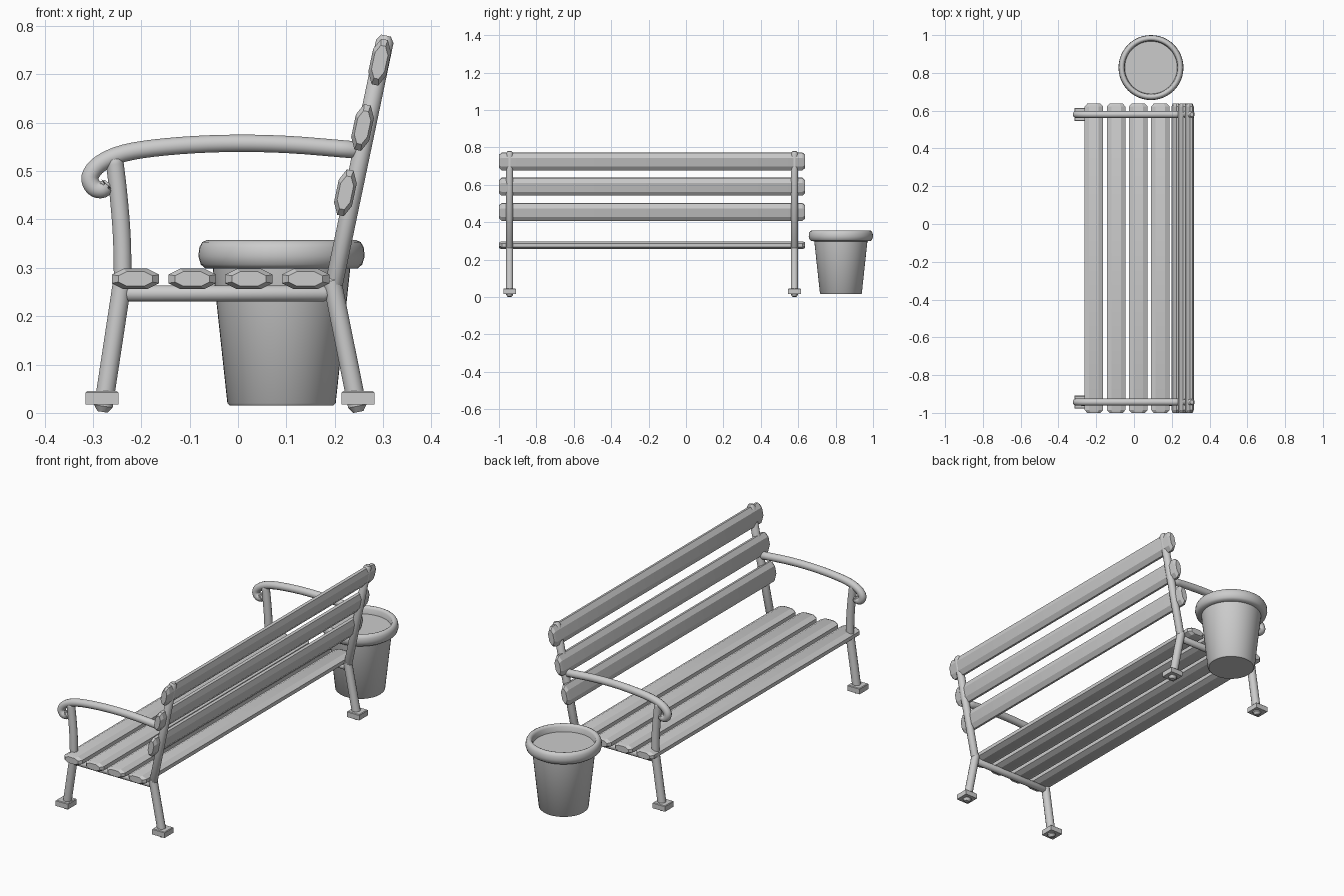
import bpy, bmesh, math
from mathutils import Vector

if "Cube" in bpy.data.objects:
    bpy.data.objects.remove(bpy.data.objects["Cube"])

grey = bpy.data.materials.new("plain grey")
grey.diffuse_color = (0.6, 0.6, 0.6, 1)
grey.use_nodes = True
grey.node_tree.nodes["Principled BSDF"].inputs["Base Color"].default_value = grey.diffuse_color


def finish(name, rings, closed=False, angle=35):
    """Skin a list of equal rings, cap the ends and shade the result."""
    bm = bmesh.new()
    vs = [[bm.verts.new(p) for p in r] for r in rings]
    n = len(rings[0])
    for a, b in zip(vs, vs[1:]):
        for i in range(n):
            j = (i + 1) % n
            bm.faces.new((a[i], a[j], b[j], b[i]))
    bm.faces.new(vs[0][::-1])
    bm.faces.new(vs[-1])
    bmesh.ops.recalc_face_normals(bm, faces=bm.faces)
    me = bpy.data.meshes.new(name)
    bm.to_mesh(me)
    bm.free()
    me.materials.append(grey)
    ob = bpy.data.objects.new(name, me)
    bpy.context.collection.objects.link(ob)
    bpy.ops.object.select_all(action='DESELECT')
    ob.select_set(True)
    bpy.context.view_layer.objects.active = ob
    bpy.ops.object.shade_smooth_by_angle(angle=math.radians(angle))
    return ob


def smooth_path(pts, steps=4):
    """Catmull-Rom curve through the points."""
    p = [Vector(q) for q in pts]
    p = [2 * p[0] - p[1]] + p + [2 * p[-1] - p[-2]]
    out = []
    for i in range(1, len(p) - 2):
        a, b, c, d = p[i - 1:i + 3]
        for k in range(steps):
            t = k / steps
            out.append(0.5 * (2 * b + (c - a) * t + (2 * a - 5 * b + 4 * c - d) * t * t
                              + (3 * b - a - 3 * c + d) * t ** 3))
    return out + [p[-2]]


def tube(name, pts, y, r, sides=12, cap=0.012):
    """Round bar along an xz path, with tapered ends."""
    p = [Vector(q) for q in pts]
    d0, d1 = (p[1] - p[0]).normalized(), (p[-1] - p[-2]).normalized()
    path = [p[0], p[0] + d0 * cap] + p[1:-1] + [p[-1] - d1 * cap, p[-1]]
    rings = []
    for i, c in enumerate(path):
        t = (path[min(i + 1, len(path) - 1)] - path[max(i - 1, 0)]).normalized()
        n = Vector((-t.y, t.x))
        k = r * 0.55 if i in (0, len(path) - 1) else r
        ring = []
        for s in range(sides):
            a = math.tau * (s + 0.5) / sides
            q = c + n * k * math.cos(a)
            ring.append((q.x, y + k * math.sin(a), q.y))
        rings.append(ring)
    return finish(name, rings)


def slat(name, x, z, tilt, hw=0.049, hh=0.021):
    """Chamfered board running the length of the bench."""
    cx, cz = hw - 0.024, hh - 0.012
    prof = [(hw, -cz), (hw, cz), (cx, hh), (-cx, hh),
            (-hw, cz), (-hw, -cz), (-cx, -hh), (cx, -hh)]
    c, s = math.cos(tilt), math.sin(tilt)
    rings = []
    for y, k in ((-1, 0.72), (-0.985, 1), (0.622, 1), (0.637, 0.72)):
        rings.append([(x + k * (u * c - v * s), y, z + k * (u * s + v * c)) for u, v in prof])
    return finish(name, rings, angle=25)


def foot(name, x, y):
    """Square foot plate."""
    h, b = 0.034, 0.031
    rings = [[(x + i * k, y + j * k, z) for i, j in ((-1, -1), (1, -1), (1, 1), (-1, 1))]
             for z, k in ((0.017, h), (0.042, h), (0.045, b))]
    return finish(name, rings)


# Seat and back boards
for i in range(4):
    slat(f"seat_slat_{i + 1}", -0.212 + 0.1173 * i, 0.277, 0)
for i in range(3):
    slat(f"back_slat_{i + 1}", 0.222 + 0.0355 * i, 0.455 + 0.135 * i,
         math.radians(78), hw=0.048, hh=0.019)

# The two end frames
arm = [(0.25, 0.543), (0.1, 0.555), (-0.03, 0.557), (-0.15, 0.55), (-0.235, 0.537),
       (-0.285, 0.515), (-0.306, 0.488), (-0.298, 0.466), (-0.28, 0.462), (-0.268, 0.476)]
for side, y in (("near", -0.943), ("far", 0.58)):
    tube(f"front_leg_{side}", [(-0.28, 0.002), (-0.237, 0.285)], y, 0.02)
    tube(f"arm_post_{side}", smooth_path([(-0.238, 0.255), (-0.24, 0.36), (-0.247, 0.45),
                                          (-0.257, 0.535)]), y, 0.019)
    tube(f"back_leg_{side}", [(0.249, 0.002), (0.192, 0.285)], y, 0.02)
    tube(f"back_post_{side}", [(0.196, 0.255), (0.306, 0.78)], y, 0.019)
    tube(f"seat_rail_{side}", [(-0.24, 0.247), (0.19, 0.247)], y, 0.017)
    tube(f"armrest_{side}", smooth_path(arm), y, 0.0185)
    foot(f"front_foot_{side}", -0.281, y)
    foot(f"back_foot_{side}", 0.248, y)

# Litter bin, turned from a profile of radius and height
profile = [(0.107, 0.015), (0.112, 0.02), (0.142, 0.298), (0.158, 0.299), (0.167, 0.307),
           (0.172, 0.324), (0.170, 0.342), (0.164, 0.353), (0.155, 0.357), (0.147, 0.354),
           (0.142, 0.346), (0.139, 0.322)]
N = 48
finish("litter_bin", [[(0.09 + r * math.cos(math.tau * i / N), 0.828 + r * math.sin(math.tau * i / N), z)
                       for i in range(N)] for r, z in profile], angle=45)
